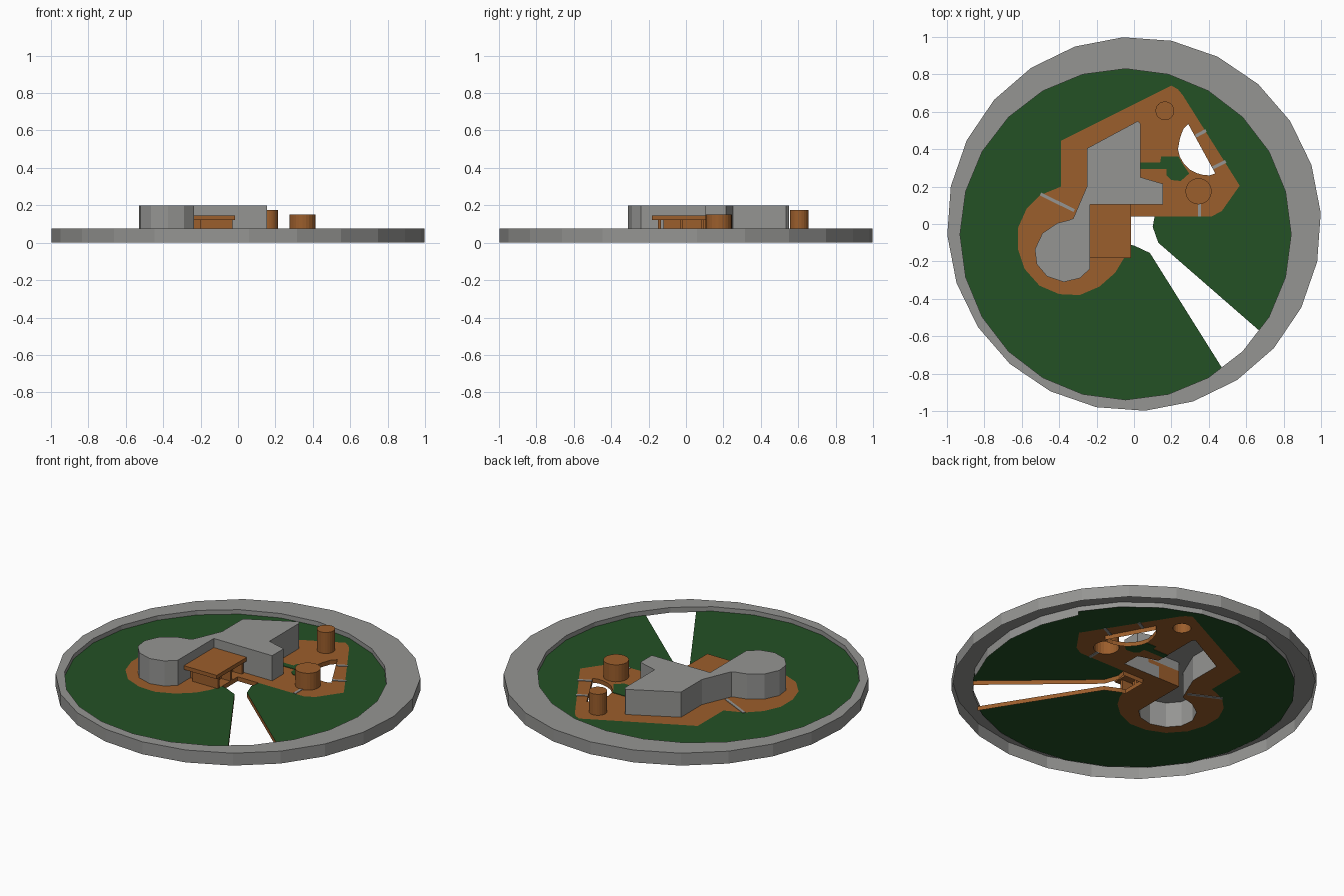
import bpy, bmesh, math

if "Cube" in bpy.data.objects:
    bpy.data.objects.remove(bpy.data.objects["Cube"])

DECK = 0.048          # height of the ground sheet
RIM = 0.075           # height of the outer ring


def material(name, rgb):
    m = bpy.data.materials.new(name)
    m.diffuse_color = (*rgb, 1)
    m.use_nodes = True
    m.node_tree.nodes["Principled BSDF"].inputs["Base Color"].default_value = m.diffuse_color
    return m


GREY = material("stone grey", (0.30, 0.30, 0.29))
GREEN = material("dark green", (0.017, 0.082, 0.018))
BROWN = material("earth brown", (0.33, 0.112, 0.025))


def finish(name, bm, mat):
    me = bpy.data.meshes.new(name)
    bm.to_mesh(me)
    bm.free()
    me.materials.append(mat)
    ob = bpy.data.objects.new(name, me)
    bpy.context.collection.objects.link(ob)
    return ob


def circle(cx, cy, r, n, start=0):
    return [(cx + r * math.cos(math.radians(start) + 2 * math.pi * i / n),
             cy + r * math.sin(math.radians(start) + 2 * math.pi * i / n)) for i in range(n)]


def sheet(name, loops, z, mat):
    """Flat sheet; first loop is the outline, the others are holes."""
    bm = bmesh.new()
    for pts in loops:
        vs = [bm.verts.new((x, y, z)) for x, y in pts]
        for i in range(len(vs)):
            bm.edges.new((vs[i - 1], vs[i]))
    bmesh.ops.triangle_fill(bm, edges=bm.edges[:], normal=(0, 0, 1))
    for f in bm.faces:
        f.normal_update()
        if f.normal.z < 0:
            f.normal_flip()
    return finish(name, bm, mat)


def shell(name, pts, z0, z1, mat, top=True, bottom=False, closed=True):
    """Upright walls along a counter-clockwise path, with optional caps."""
    bm = bmesh.new()
    lo = [bm.verts.new((x, y, z0)) for x, y in pts]
    hi = [bm.verts.new((x, y, z1)) for x, y in pts]
    n = len(pts)
    for i in range(n if closed else n - 1):
        j = (i + 1) % n
        bm.faces.new((lo[i], lo[j], hi[j], hi[i]))
    if closed and top:
        bm.faces.new(hi)
    if closed and bottom:
        bm.faces.new(lo[::-1])
    return finish(name, bm, mat)


def rect(x0, y0, x1, y1):
    return [(x0, y0), (x1, y0), (x1, y1), (x0, y1)]


def strip(name, a, b, w, mat):
    """Thin plate between two points, showing on both sides of the deck."""
    dx, dy = b[0] - a[0], b[1] - a[1]
    l = math.hypot(dx, dy)
    ox, oy = -dy / l * w / 2, dx / l * w / 2
    pts = [(a[0] - ox, a[1] - oy), (b[0] - ox, b[1] - oy),
           (b[0] + ox, b[1] + oy), (a[0] + ox, a[1] + oy)]
    return shell(name, pts, DECK - .003, DECK + .003, mat, bottom=True)


# outer ring: open below, with an off-centre opening
CX, CY, R = -0.045, -0.055, 0.885
outer = circle(0, 0, 1, 24, 3.4)
inner = circle(CX, CY, R, 24)
bm = bmesh.new()
loops = [[bm.verts.new((x, y, z)) for x, y in p] for p, z in
         ((outer, 0), (outer, RIM), (inner, RIM), (inner, DECK - .004))]
for a, b in zip(loops, loops[1:]):
    for i in range(24):
        j = (i + 1) % 24
        bm.faces.new((a[i], a[j], b[j], b[i]))
finish("outer_ring", bm, GREY)


def on_rim(deg):
    t = math.radians(deg)
    return (CX + R * math.cos(t), CY + R * math.sin(t))


# deeper skirt below part of the opening
shell("ring_skirt", [on_rim(a) for a in (30, 15, 0, -15, -30)], 0.02, DECK, GREY, closed=False)

# plaza outline, split where it meets the wedge gap
plaza = [(-.03, -.11), (-.03, .04), (.11, .04), (.415, .04), (.47, .07), (.565, .205),
         (.26, .69), (.235, .72), (.20, .74), (-.39, .445), (-.39, .2), (-.5, .155),
         (-.575, .08), (-.62, -.02), (-.62, -.135), (-.585, -.24), (-.505, -.33),
         (-.4, -.375), (-.29, -.38), (-.185, -.335), (-.10, -.26), (-.055, -.185)]

# green ground with the wedge gap
wedge_left = [on_rim(305.8), (.085, -.155), (0, -.115), (-.03, -.11)]
wedge_right = [(.11, .04), (.10, -.015), (.13, -.10), on_rim(-35.8)]
ground = [on_rim(a) for a in range(-30, 301, 15)] + wedge_left
ground += plaza[:2:-1] + wedge_right
sheet("ground", [ground], DECK, GREEN)
for name, path in (("wedge_wall_left", wedge_left), ("wedge_wall_right", wedge_right)):
    shell(name, path, .022, DECK, BROWN, closed=False)
shell("plaza_edge_wall", plaza[:3], .022, DECK, BROWN, closed=False)

# main building footprint: round hall, neck and angular wing
building = [(-.235, -.24), (-.235, .105), (.155, .105), (.155, .215), (.035, .25),
            (.035, .535), (.02, .55), (-.25, .405), (-.25, .205), (-.325, .03),
            (-.35, .02), (-.41, .005), (-.49, -.05), (-.53, -.135), (-.52, -.215),
            (-.465, -.28), (-.375, -.31), (-.29, -.29)]
shell("main_building", building, DECK, 0.2, GREY)

# two brown towers
tower_a = circle(.165, .605, .05, 24)
tower_b = circle(.345, .175, .07, 24)
shell("tall_tower", tower_a, DECK, .175, BROWN)
shell("wide_tower", tower_b, DECK, .15, BROWN)

# plaza with half-moon pool opening
moon = [(.29, .535), (.262, .505), (.245, .455), (.235, .4), (.245, .36), (.265, .325),
        (.30, .29), (.335, .272), (.37, .262), (.405, .26), (.435, .27)]
sheet("plaza", [plaza, building, tower_a, tower_b, moon], DECK, BROWN)
shell("pool_wall", moon, .022, DECK, BROWN, top=False)

# green lawn patch in the plaza
lawn = [(.035, .295), (.175, .295), (.175, .26), (.2, .235), (.25, .23), (.295, .27),
        (.262, .318), (.238, .36), (.145, .36), (.14, .33), (.035, .33)]
shell("lawn_patch", lawn, DECK - .003, DECK + .003, GREEN, bottom=True)

# grey slots across the plaza
for i, (a, b) in enumerate([((-.5, .16), (-.32, .072)), ((.33, .47), (.385, .5)),
                            ((.42, .3), (.49, .335)), ((.35, .04), (.35, .107))]):
    strip(f"path_strip_{i + 1}", a, b, .017, GREY)

# canopy with its supports
shell("canopy_roof", rect(-.235, -.182, -.015, .105), .122, .145, BROWN, bottom=True)
shell("canopy_core", rect(-.235, -.12, -.09, .105), DECK, .122, BROWN, top=False)
for i, y in enumerate((-.15, -.03, .08)):
    shell(f"canopy_wall_{i + 1}", rect(-.2, y, -.03, y + .015), DECK, .122, BROWN, bottom=True)
